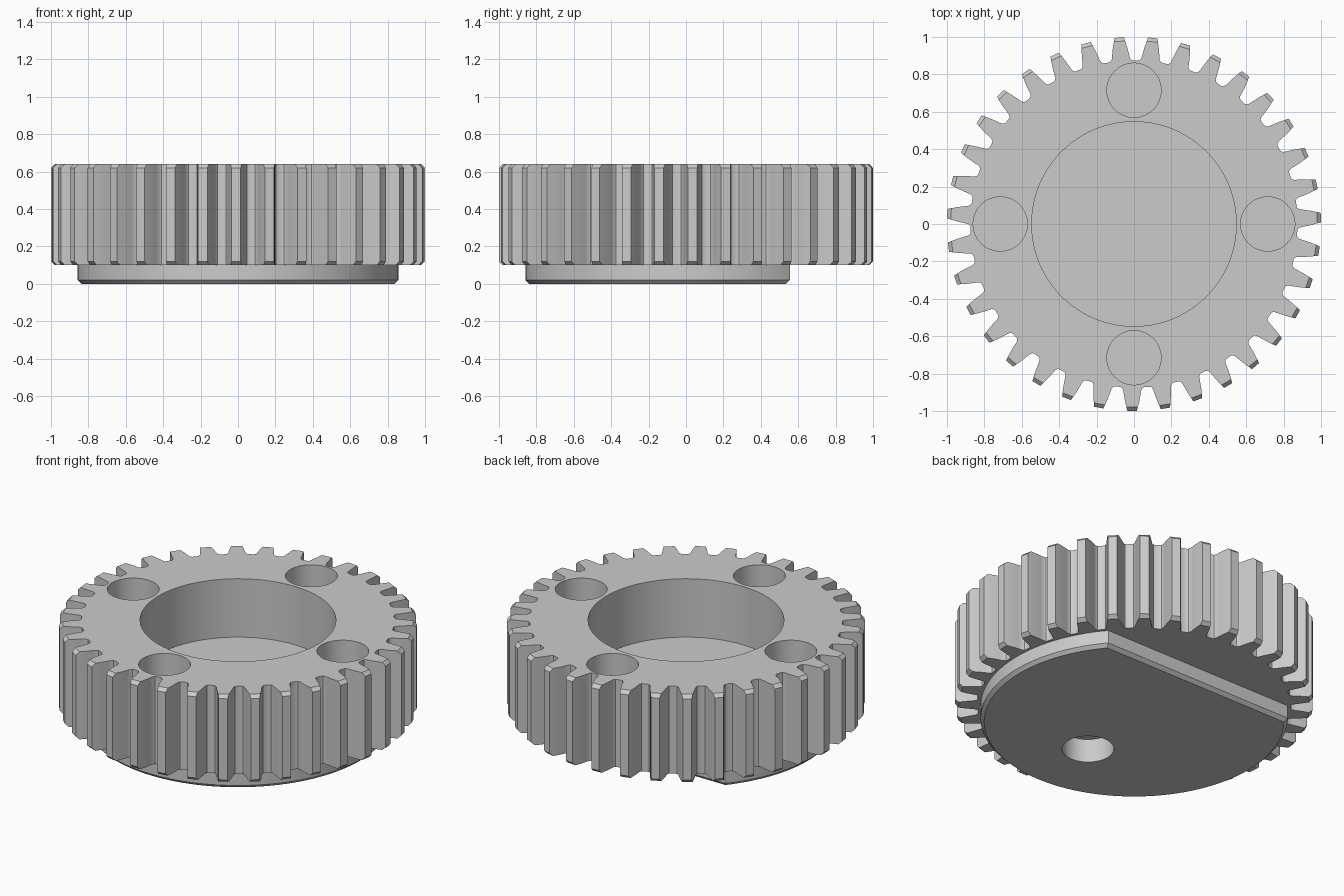
import bpy, bmesh, math
from math import sin, cos, asin, pi, tau, radians

old = bpy.data.objects.get("Cube")
if old:
    bpy.data.objects.remove(old, do_unlink=True)

steel = bpy.data.materials.new("plain grey")
steel.use_nodes = True
GREY = (0.6, 0.6, 0.6, 1)
steel.diffuse_color = GREY
steel.node_tree.nodes["Principled BSDF"].inputs["Base Color"].default_value = GREY


def solid(name, rings):
    """Skin a stack of (z, outline) rings, listed bottom to top."""
    bm = bmesh.new()
    loops = [[bm.verts.new((x, y, z)) for x, y in pts] for z, pts in rings]
    n = len(loops[0])
    for low, high in zip(loops, loops[1:]):
        for i in range(n):
            j = (i + 1) % n
            bm.faces.new((low[i], low[j], high[j], high[i]))
    bm.faces.new(loops[0][::-1])
    bm.faces.new(loops[-1])
    bmesh.ops.remove_doubles(bm, verts=bm.verts, dist=1e-5)
    bmesh.ops.recalc_face_normals(bm, faces=bm.faces)
    mesh = bpy.data.meshes.new(name)
    bm.to_mesh(mesh)
    bm.free()
    mesh.materials.append(steel)
    obj = bpy.data.objects.new(name, mesh)
    bpy.context.collection.objects.link(obj)
    return obj


def cylinder(name, x, y, r, low, high, n=64):
    pts = [(x + r * cos(tau * i / n), y + r * sin(tau * i / n)) for i in range(n)]
    return solid(name, [(low, pts), (high, pts)])


def combine(obj, other, operation):
    """Apply a boolean and discard the helper."""
    other.hide_render = True
    mod = obj.modifiers.new(operation.lower(), "BOOLEAN")
    mod.operation, mod.solver, mod.object = operation, "EXACT", other
    bpy.context.view_layer.update()
    result = bpy.data.meshes.new_from_object(
        obj.evaluated_get(bpy.context.evaluated_depsgraph_get()))
    obj.modifiers.clear()
    obj.data = result
    bpy.data.objects.remove(other, do_unlink=True)


# Toothed ring: (radius, half angle) along one flank, from root to tip
TEETH, CHAMFER = 35, 0.02
BOTTOM, TOP = 0.1, 0.64
flank = [(0.874, 0.074), (0.877, 0.064), (0.888, 0.055), (0.91, 0.0495),
         (0.945, 0.041), (0.98, 0.031), (1.0, 0.025)]


def gear_outline(side):
    pts = []
    for t in range(TEETH):
        mid = radians(269.4) + tau * t / TEETH
        pts += [(r * cos(mid - a), r * sin(mid - a)) for r, a in side]
        pts += [(r * cos(mid + a), r * sin(mid + a)) for r, a in reversed(side)]
    return pts


full = gear_outline(flank)
trimmed = gear_outline(flank[:-1] + [flank[-2]])
gear = solid("gear", [(BOTTOM, trimmed), (BOTTOM + CHAMFER, full),
                      (TOP - CHAMFER, full), (TOP, trimmed)])


# Base pad with one flat side and a chamfered lower edge
def pad_outline(r, flat, n=96):
    a = asin(flat / r)
    start, sweep = pi - a, pi + 2 * a
    return [(r * cos(start + sweep * i / n), r * sin(start + sweep * i / n))
            for i in range(n + 1)]


wide, narrow = pad_outline(0.857, 0.555), pad_outline(0.837, 0.535)
combine(gear, solid("pad", [(0, narrow), (CHAMFER, wide), (0.2, wide)]), "UNION")

# Central recess, four pockets around it, and an offset pocket underneath
FLOOR = 0.28
combine(gear, cylinder("recess", 0, 0, 0.547, FLOOR, 1, 96), "DIFFERENCE")
for k in range(4):
    a = k * pi / 2
    combine(gear, cylinder("pocket", 0.715 * cos(a), 0.715 * sin(a), 0.145, FLOOR, 1),
            "DIFFERENCE")
combine(gear, cylinder("lower_pocket", 0, -0.4, 0.145, -0.5, 0.145), "DIFFERENCE")

# Smooth the round walls, keep the machined edges crisp
for o in bpy.context.selected_objects:
    o.select_set(False)
gear.select_set(True)
bpy.context.view_layer.objects.active = gear
bpy.ops.object.shade_smooth_by_angle(angle=radians(25))
